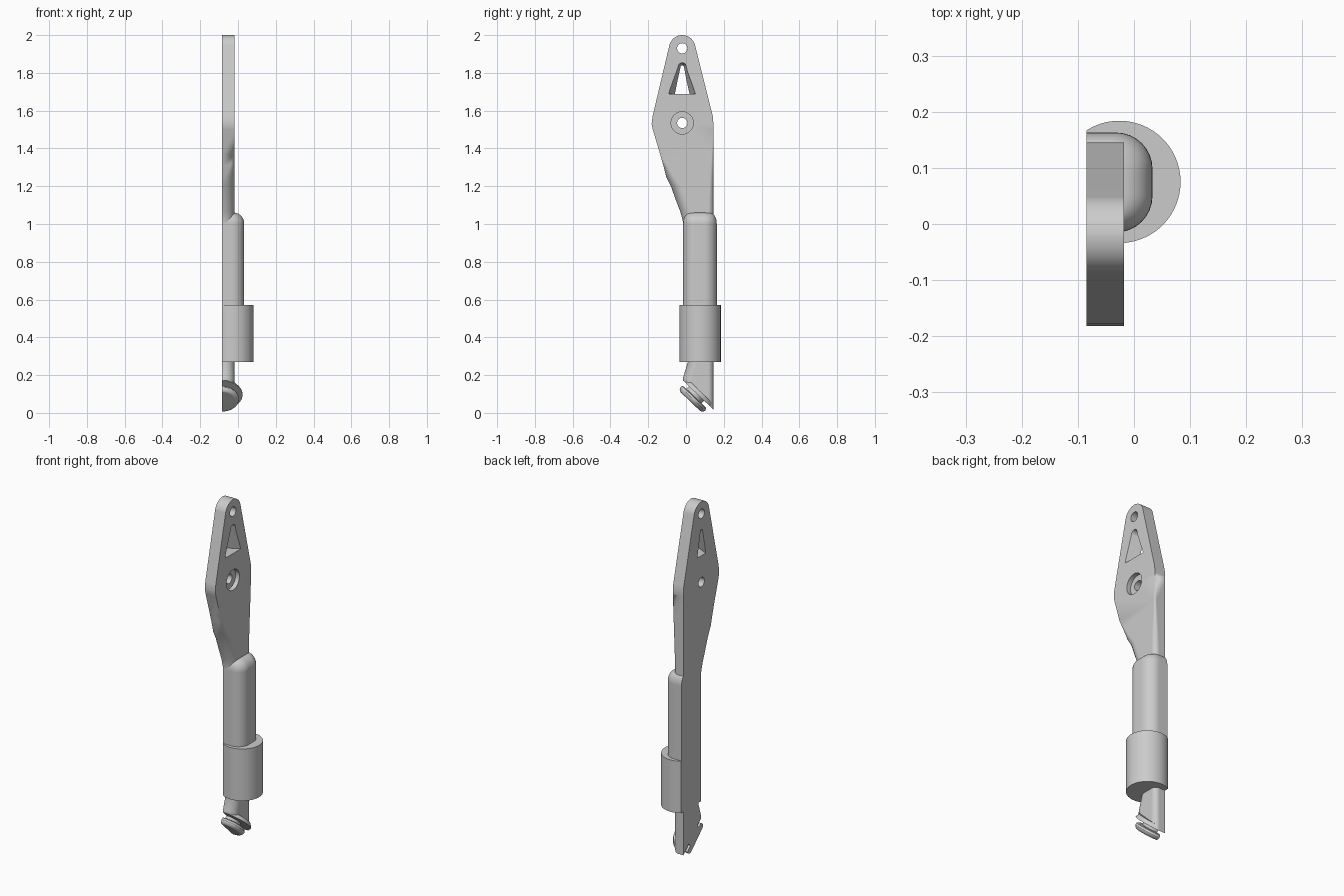
import bpy, bmesh, math
from mathutils import Matrix, Vector

cube = bpy.data.objects.get("Cube")
if cube:
    bpy.data.objects.remove(cube, do_unlink=True)

BACK = -0.085      # flat back plane
FACE = -0.018      # outer face of the plate
MID = 0.074        # y of the shaft axis

grey = bpy.data.materials.new("plain_grey")
grey.use_nodes = True
colour = (0.6, 0.6, 0.6, 1)
grey.diffuse_color = colour
grey.node_tree.nodes["Principled BSDF"].inputs["Base Color"].default_value = colour


def make(name, bm):
    bmesh.ops.remove_doubles(bm, verts=bm.verts, dist=1e-5)
    bmesh.ops.recalc_face_normals(bm, faces=bm.faces)
    mesh = bpy.data.meshes.new(name)
    bm.to_mesh(mesh)
    bm.free()
    mesh.materials.append(grey)
    ob = bpy.data.objects.new(name, mesh)
    bpy.context.collection.objects.link(ob)
    return ob


def activate(ob):
    bpy.ops.object.select_all(action='DESELECT')
    ob.select_set(True)
    bpy.context.view_layer.objects.active = ob


def finish(ob):
    activate(ob)
    bpy.ops.object.shade_smooth_by_angle(angle=math.radians(32))
    ob.modifiers.new("even_shading", 'WEIGHTED_NORMAL').keep_sharp = True


def slice_off(bm, point, normal):
    """Remove everything on the normal's side and cap the cut."""
    geom = bm.verts[:] + bm.edges[:] + bm.faces[:]
    cut = bmesh.ops.bisect_plane(bm, geom=geom, plane_co=point, plane_no=normal,
                                 clear_outer=True)["geom_cut"]
    edges = [e for e in cut if isinstance(e, bmesh.types.BMEdge)]
    bmesh.ops.contextual_create(bm, geom=edges)


def section(z, yl, yr, front, rl, rr, steps=8):
    """D-shaped outline: flat back, outer face with two rounded corners."""
    pts = [(BACK, yl, z)]
    for i in range(steps + 1):
        a = math.pi / 2 * i / steps
        pts.append((front - rl * (1 - math.sin(a)), yl + rl * (1 - math.cos(a)), z))
    for i in range(steps + 1):
        a = math.pi / 2 * i / steps
        pts.append((front - rr * (1 - math.cos(a)), yr - rr * (1 - math.sin(a)), z))
    return pts + [(BACK, yr, z)]


def loft(sections):
    bm = bmesh.new()
    rings = [[bm.verts.new(p) for p in s] for s in sections]
    for a, b in zip(rings, rings[1:]):
        for i in range(len(a)):
            j = (i + 1) % len(a)
            bm.faces.new((a[i], a[j], b[j], b[i]))
    bm.faces.new(rings[0])
    bm.faces.new(rings[-1])
    return bm


def disc(bm, centre, axis, r1, r2, depth, sides=48):
    rot = Vector(axis).to_track_quat('Z', 'Y').to_matrix().to_4x4()
    bmesh.ops.create_cone(bm, cap_ends=True, segments=sides, radius1=r1, radius2=r2,
                          depth=depth, matrix=Matrix.Translation(centre) @ rot)


# Lever plate blending down into a rounded stem: z, y low, y high, corner radii
shape = [(-.1, -.016, .145, .05, .03), (.185, -.016, .145, .05, .03),
         (.27, .01, .145, .05, .03), (.4, 0, .145, .05, .03),
         (1, -.013, .145, .055, .03), (1.065, -.03, .145, .06, .028),
         (1.13, -.055, .145, .06, .026), (1.2, -.08, .145, .058, .022),
         (1.25, -.105, .145, .045, .018), (1.31, -.12, .145, .022, .013),
         (1.37, -.137, .145, 0, .009), (1.5, -.176, .145, 0, 0),
         (1.53, -.182, .145, 0, 0), (1.57, -.177, .142, 0, 0)]
outline = [section(z, a, b, FACE, rl, rr) for z, a, b, rl, rr in shape]
for k in range(11):
    a = math.radians(13 + 7.5 * k)
    w = 0.07 * math.cos(a)
    outline.append(section(1.93 + 0.07 * math.sin(a), -0.02 - w, -0.02 + w, FACE, 0, 0))
bm = loft(outline)
slice_off(bm, (0, -.016, .172), (0, -.152, -.159))
plate = make("lever_plate", bm)

# Cutters: two pin holes, a counterbore and a drafted triangular window
cutters = []
for name, z, r, x, depth in (("top_hole", 1.93, .027, -.05, .2),
                             ("pivot_hole", 1.535, .027, -.05, .2),
                             ("counterbore", 1.535, .059, .0, .086)):
    bm = bmesh.new()
    disc(bm, (x, -.02, z), (1, 0, 0), r, r, depth)
    cutters.append(make(name + "_cutter", bm))


def window(x, base, tip, top):
    pts = [(x, -.02 - base, 1.688), (x, -.02 + base, 1.688)]
    for i in range(9):
        a = math.pi * i / 8
        pts.append((x, -.02 + tip * math.cos(a), top - tip + tip * math.sin(a)))
    return pts


cutters.append(make("window_cutter", loft([window(-.095, .036, .008, 1.838),
                                           window(-.075, .042, .010, 1.842),
                                           window(-.008, .076, .024, 1.856)])))
activate(plate)
for c in cutters:
    mod = plate.modifiers.new(c.name, 'BOOLEAN')
    mod.operation, mod.solver, mod.object = 'DIFFERENCE', 'EXACT', c
    bpy.ops.object.modifier_apply(modifier=mod.name)
for c in cutters:
    bpy.data.objects.remove(c, do_unlink=True)
finish(plate)

# Shaft housing with a domed top
rings = [section(.5, -.015, .163, .033, .065, .065)]
for i in range(9):
    a = math.pi / 2 * i / 8
    s = 1 - math.cos(a)
    r = .065 - .03 * s
    rings.append(section(1 + .06 * math.sin(a), -.015 + .035 * s, .163 - .035 * s,
                         .033 - .053 * s, r, r))
finish(make("shaft_housing", loft(rings)))

# Collar around the housing
bm = bmesh.new()
disc(bm, (-.026, .075, .42), (0, 0, 1), .109, .109, .3, 64)
slice_off(bm, (BACK, 0, 0), (-1, 0, 0))
finish(make("collar", bm))

# Tilted foot: flange, neck and rounded button, all along one slanted axis
down = Vector((0, -.152, -.159)).normalized()
seat = Vector((BACK, .064, .095))


def foot_part(name, profile, shift):
    """Revolve (distance along axis, radius) pairs about the slanted axis."""
    bm = bmesh.new()
    origin = seat + Vector((0, shift, -shift))
    side = down.cross(Vector((1, 0, 0)))
    rings = []
    for d, r in profile:
        ring = []
        for i in range(33):
            a = math.pi * i / 32
            ring.append(origin + down * d + r * (math.sin(a) * Vector((1, 0, 0))
                                                 + math.cos(a) * side))
        rings.append(ring)
    bm.free()
    bm = loft(rings)
    slice_off(bm, (0, .145, 0), (0, 1, 0))
    slice_off(bm, (0, 0, .001), (0, 0, -1))
    finish(make(name, bm))


foot_part("foot_flange", [(-.022, .098), (-.004, .109), (0, .109)], 0)
foot_part("foot_neck", [(-.01, .055), (.03, .055)], -.008)
foot_part("foot_button", [(.02, .08), (.024, .087), (.034, .09), (.044, .087),
                          (.052, .078), (.054, .07)], -.004)
